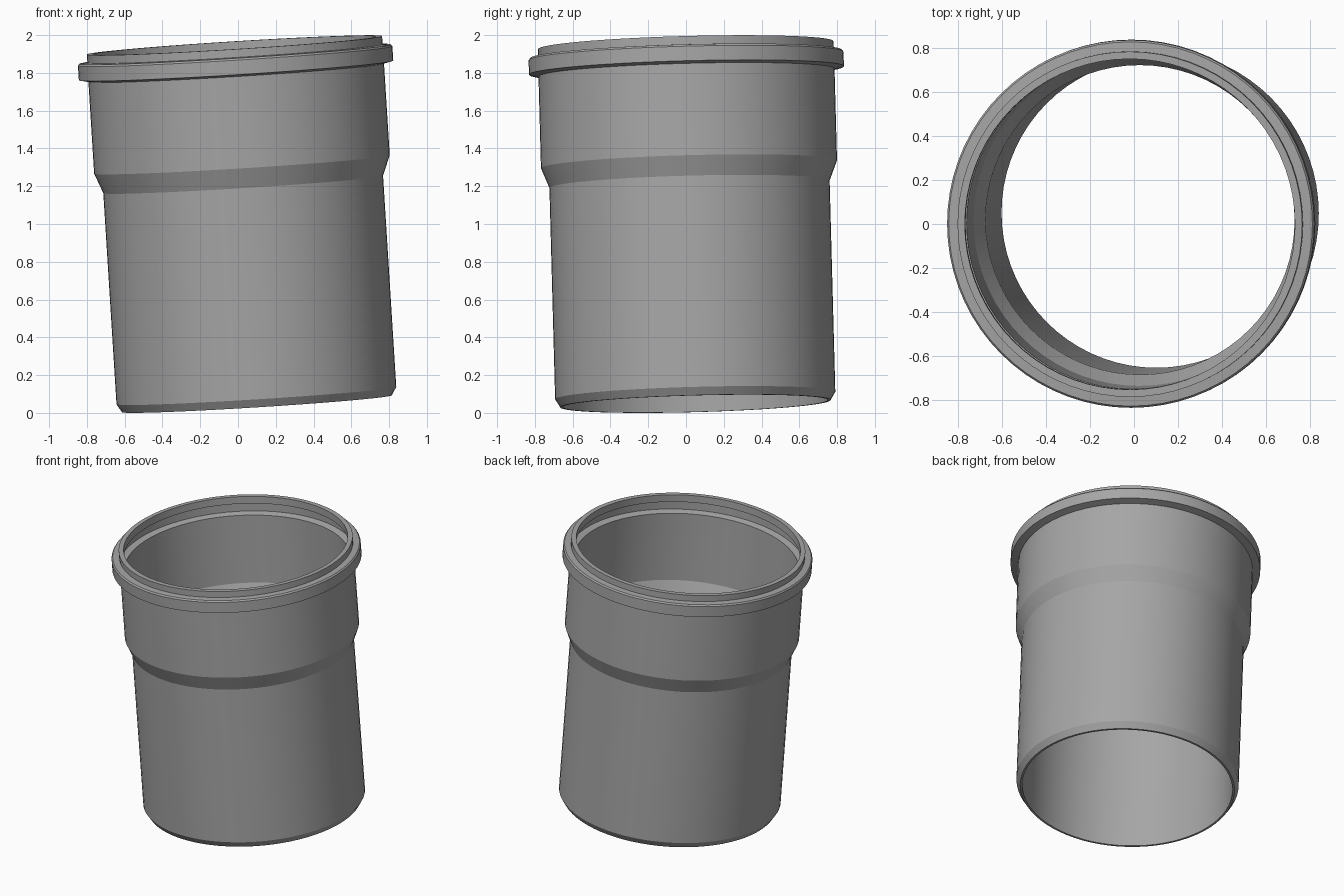
import bpy
import bmesh
import math
from mathutils import Vector

default = bpy.data.objects.get("Cube")
if default:
    bpy.data.objects.remove(default, do_unlink=True)

SEGMENTS = 72

# Grey plastic
grey = bpy.data.materials.new("grey_plastic")
grey.use_nodes = True
colour = (0.38, 0.38, 0.38, 1)
grey.diffuse_color = colour
grey.node_tree.nodes["Principled BSDF"].inputs["Base Color"].default_value = colour


def lathe(name, profile):
    """Revolve a closed (radius, height) profile around z."""
    bm = bmesh.new()
    rings = []
    for i in range(SEGMENTS):
        a = math.tau * i / SEGMENTS
        rings.append([bm.verts.new((r * math.cos(a), r * math.sin(a), h))
                      for r, h in profile])
    n = len(profile)
    for i in range(SEGMENTS):
        this, nxt = rings[i], rings[(i + 1) % SEGMENTS]
        for j in range(n):
            k = (j + 1) % n
            bm.faces.new((this[j], nxt[j], nxt[k], this[k]))
    bmesh.ops.recalc_face_normals(bm, faces=bm.faces)
    mesh = bpy.data.meshes.new(name)
    bm.to_mesh(mesh)
    bm.free()
    mesh.materials.append(grey)
    obj = bpy.data.objects.new(name, mesh)
    bpy.context.collection.objects.link(obj)
    return obj


# Outer wall: chamfered spigot, body, shoulder, socket, flange, lip
outer = [(0.716, 0), (0.742, 0.043), (0.742, 1.164), (0.784, 1.27),
         (0.784, 1.757), (0.834, 1.768), (0.834, 1.845), (0.826, 1.855),
         (0.783, 1.858), (0.783, 1.902)]
# Inner wall: lip, seal groove, socket, shoulder, bore
inner = [(0.75, 1.902), (0.75, 1.85), (0.795, 1.84), (0.795, 1.775),
         (0.75, 1.765), (0.75, 1.27), (0.702, 1.164), (0.702, 0)]

pipe = lathe("socket_pipe", outer + inner)

# Lean the pipe slightly off vertical
axis = Vector((-0.0625, -0.027, 1))
pipe.rotation_mode = 'QUATERNION'
pipe.rotation_quaternion = Vector((0, 0, 1)).rotation_difference(axis)
pipe.location = (0.1, 0.05, 0.0487)

bpy.ops.object.select_all(action='DESELECT')
pipe.select_set(True)
bpy.context.view_layer.objects.active = pipe
bpy.ops.object.shade_smooth_by_angle(angle=math.radians(15))
